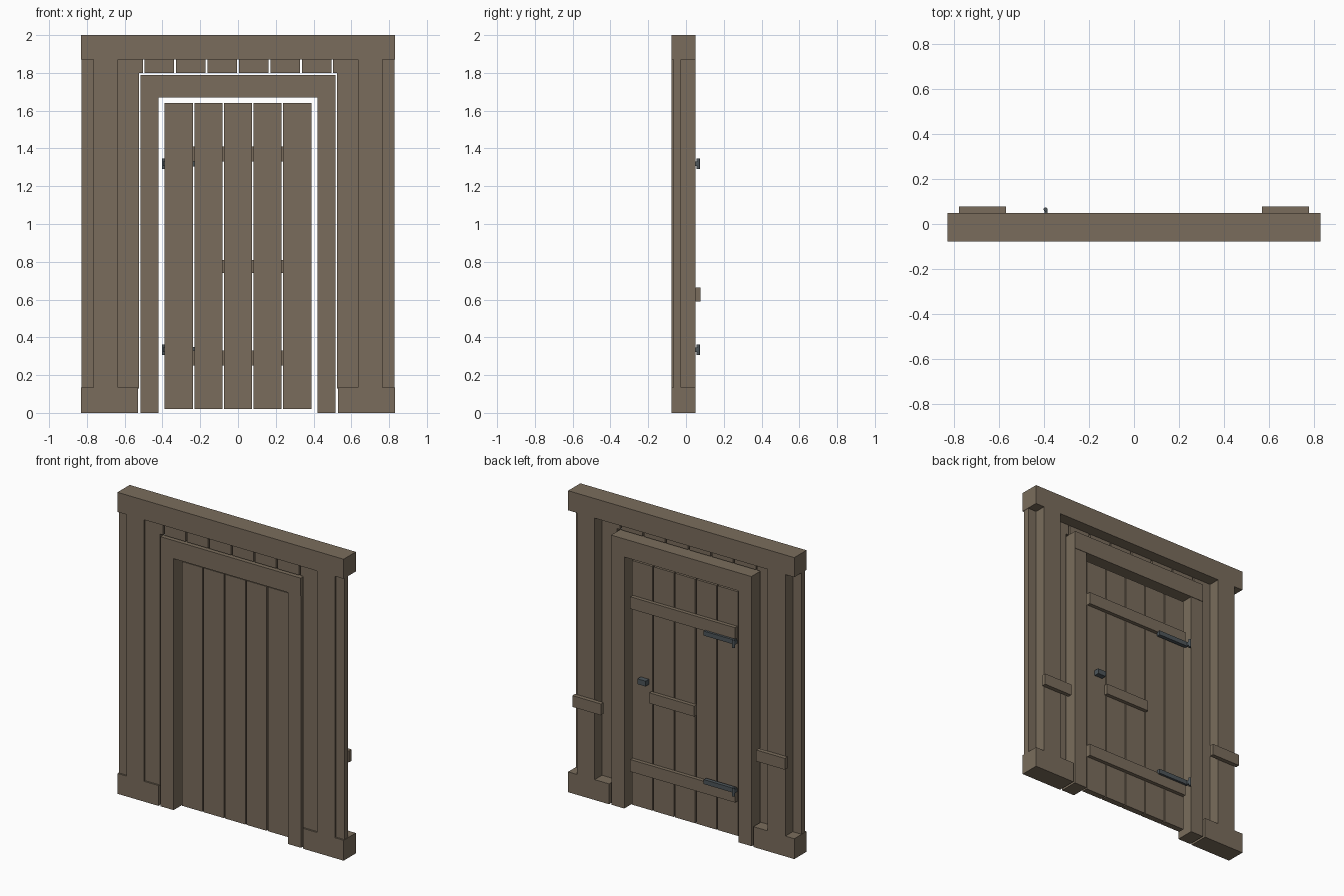
import bpy, bmesh, math

if "Cube" in bpy.data.objects:
    bpy.data.objects.remove(bpy.data.objects["Cube"])


def material(name, rgb):
    m = bpy.data.materials.new(name)
    m.diffuse_color = (*rgb, 1)
    m.use_nodes = True
    m.node_tree.nodes["Principled BSDF"].inputs["Base Color"].default_value = m.diffuse_color
    return m


WOOD = material("weathered_wood", (0.195, 0.152, 0.107))
IRON = material("dark_iron", (0.075, 0.092, 0.102))
FRONT, BACK = -0.078, 0.05


def prism(name, outline, y0, y1, mat=WOOD):
    """Extrude an x-z outline from y0 to y1."""
    bm = bmesh.new()
    face = bm.faces.new([bm.verts.new((x, y0, z)) for x, z in outline])
    ext = bmesh.ops.extrude_face_region(bm, geom=[face])
    for v in ext["geom"]:
        if isinstance(v, bmesh.types.BMVert):
            v.co.y = y1
    bmesh.ops.recalc_face_normals(bm, faces=bm.faces)
    me = bpy.data.meshes.new(name)
    bm.to_mesh(me)
    bm.free()
    me.materials.append(mat)
    ob = bpy.data.objects.new(name, me)
    bpy.context.collection.objects.link(ob)
    return ob


def box(name, x0, x1, y0, y1, z0, z1, mat=WOOD):
    return prism(name, [(x0, z0), (x1, z0), (x1, z1), (x0, z1)], y0, y1, mat)


# Outer frame: top beam, then post, foot and back batten on each side
box("top_beam", -0.83, 0.83, FRONT, BACK, 1.87, 2.0)
for side, s in (("left", -1), ("right", 1)):
    def sided(name, a, b, *rest):
        box(f"{side}_{name}", min(s * a, s * b), max(s * a, s * b), *rest)
    sided("post", 0.635, 0.765, FRONT, BACK, 0.135, 1.87)
    sided("foot", 0.53, 0.83, FRONT, BACK, 0, 0.135)
    sided("back_batten", 0.57, 0.78, BACK, 0.078, 0.59, 0.665)
    sided("door_jamb", 0.42, 0.515, FRONT + 0.003, BACK - 0.003, 0, 1.67)

    # Wall planks: full-height outer one, notched inner one, short ones above
    wall = (-0.067, -0.027)
    sided("outer_wall_plank", 0.67, 0.828, *wall, 0.13, 1.875)
    notch = [(0.525, 0.13), (0.661, 0.13), (0.661, 1.875),
             (0.504, 1.875), (0.504, 1.80), (0.525, 1.80)]
    prism(f"{side}_notched_wall_plank", [(s * x, z) for x, z in notch], *wall)
    for i in range(3):
        a = i * 0.1665
        sided(f"short_wall_plank_{i + 1}", a + 0.005, a + 0.161, *wall, 1.80, 1.875)

# Door surround lintel
box("door_lintel", -0.515, 0.515, FRONT, BACK, 1.67, 1.79)

# Door leaf: five planks and three back braces
for i in range(5):
    c = (i - 2) * 0.157
    box(f"door_plank_{i + 1}", c - 0.0745, c + 0.0745, -0.03, 0.01, 0.02, 1.64)
box("upper_door_brace", -0.385, 0.385, 0.01, 0.035, 1.33, 1.41)
box("lower_door_brace", -0.385, 0.385, 0.01, 0.035, 0.25, 0.33)
box("middle_door_brace", -0.085, 0.245, 0.01, 0.035, 0.74, 0.81)

# Iron hinges with round pins, and the latch
for name, z in (("upper", 1.32), ("lower", 0.335)):
    box(f"{name}_hinge_strap", -0.39, -0.165, 0.025, 0.05, z - 0.015, z + 0.015, IRON)
    box(f"{name}_hinge_knuckle", -0.398, -0.386, 0.03, 0.066, z - 0.012, z + 0.012, IRON)
    bpy.ops.mesh.primitive_cylinder_add(vertices=12, radius=0.009, depth=0.055,
                                        location=(-0.394, 0.065, z))
    pin = bpy.context.object
    pin.name = f"{name}_hinge_pin"
    pin.data.materials.append(IRON)
    bpy.ops.object.shade_smooth_by_angle(angle=math.radians(40))
box("latch", 0.265, 0.325, 0.01, 0.045, 0.85, 0.885, IRON)
